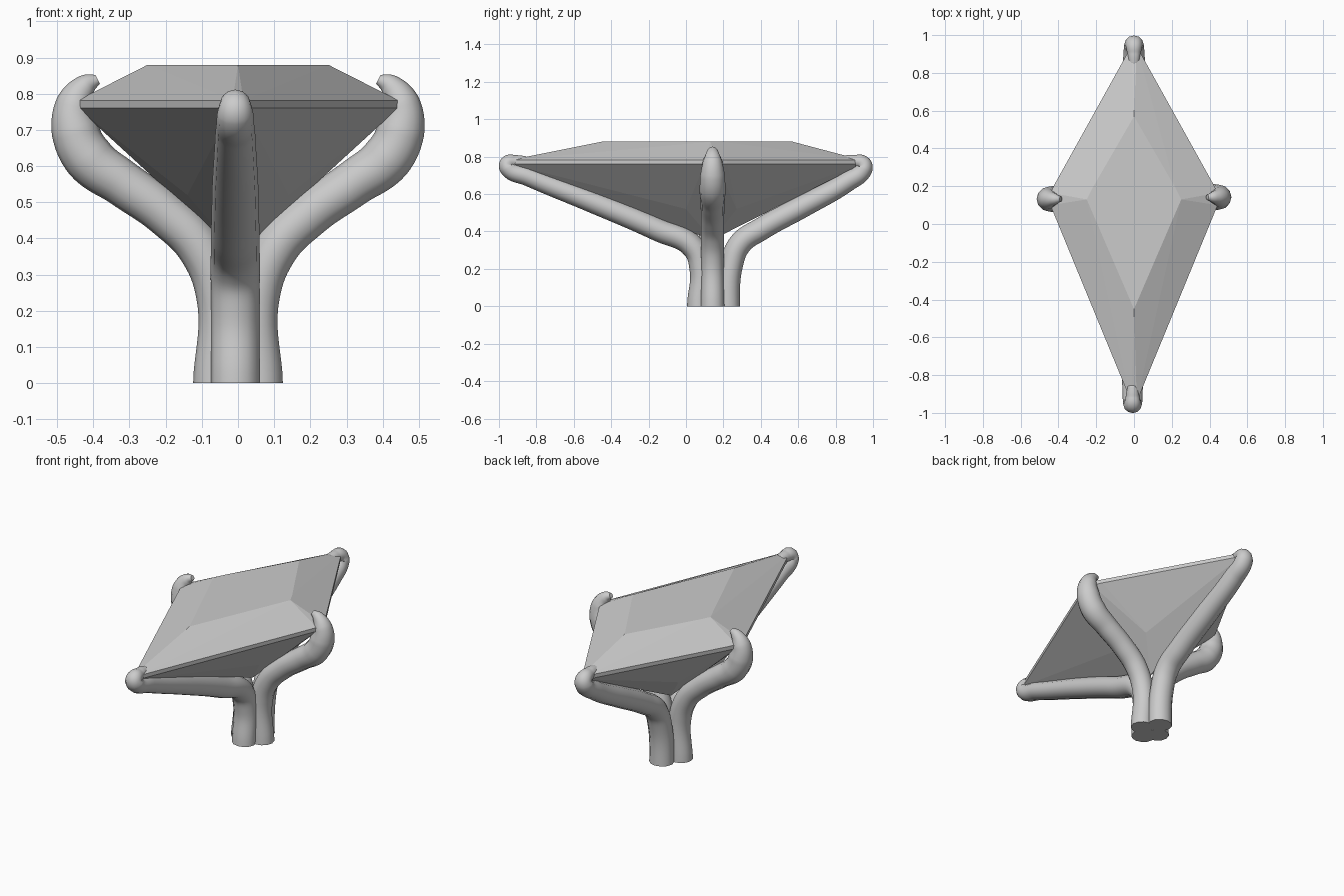
import bpy, bmesh

if "Cube" in bpy.data.objects:
    bpy.data.objects.remove(bpy.data.objects["Cube"])


def prong(name, pts, widen=1.0):
    """Tapered round claw: pts are (x, y, z, radius)."""
    cu = bpy.data.curves.new(name, 'CURVE')
    cu.dimensions = '3D'
    cu.bevel_depth = 1.0
    cu.bevel_resolution = 4
    cu.resolution_u = 8
    cu.use_fill_caps = True
    sp = cu.splines.new('BEZIER')
    sp.bezier_points.add(len(pts) - 1)
    for bp, (x, y, z, r) in zip(sp.bezier_points, pts):
        bp.co = (x, y, z)
        bp.radius = r
        bp.handle_left_type = bp.handle_right_type = 'AUTO'
    # upright first handles keep the foot flat on the ground
    foot = sp.bezier_points[0]
    foot.handle_left_type = foot.handle_right_type = 'FREE'
    x, y, z = foot.co
    foot.handle_left, foot.handle_right = (x, y, -.07), (x, y, .07)
    ob = bpy.data.objects.new(name, cu)
    bpy.context.collection.objects.link(ob)
    bpy.ops.object.select_all(action='DESELECT')
    ob.select_set(True)
    bpy.context.view_layer.objects.active = ob
    bpy.ops.object.convert(target='MESH')
    for v in bpy.context.object.data.vertices:
        v.co.x *= widen
        v.co.z = max(v.co.z, 0)
    bpy.ops.object.shade_smooth_by_angle(angle=0.7)


# side claws
side = [(.061, 0, .063), (.052, .22, .060), (.100, .365, .062), (.200, .468, .062),
        (.320, .553, .064), (.412, .622, .070), (.450, .70, .066),
        (.450, .775, .052), (.420, .823, .032), (.388, .840, .014)]
for label, s in (("right", 1), ("left", -1)):
    prong(label + "_claw", [(s * x, .137 + s * .005, z, r) for x, z, r in side])

# front and back claws, reaching for the long corners
front = [(.068, 0, .062), (.082, .19, .062), (.040, .315, .063), (-.15, .410, .062),
         (-.47, .546, .059), (-.84, .692, .051), (-.952, .742, .047),
         (-.953, .765, .042), (-.91, .775, .033), (-.86, .776, .027), (-.84, .776, .012)]
back = [(.226, 0, .063), (.242, .22, .062), (.290, .335, .062), (.40, .412, .061),
        (.62, .532, .060), (.86, .665, .054), (.950, .737, .048),
        (.947, .763, .042), (.90, .777, .033), (.85, .780, .027), (.833, .780, .012)]
prong("front_claw", [(-.007, y, z, r) for y, z, r in front], 1.08)
prong("back_claw", [(0, y, z, r) for y, z, r in back], 1.08)

# faceted kite-shaped gem: half outlines mirrored in x, wrapped in a hull
girdle = [(.015, -.94), (.06, -.80), (.415, .05), (.443, .10), (.443, .165),
          (.415, .22), (.06, .86), (.015, .94)]
half = [(x, y, z) for z in (.76, .782) for x, y in girdle]
half += [(x, y, .88) for x, y in ((.0, -.45), (.22, .06), (.25, .13), (.22, .19), (.0, .57))]
half += [(.14, .00, .52), (.14, .27, .52), (0, .14, .355)]
bm = bmesh.new()
for x, y, z in half:
    bm.verts.new((x, y, z))
    if x:
        bm.verts.new((-x, y, z))
bmesh.ops.convex_hull(bm, input=bm.verts[:])
loose = [v for v in bm.verts if not v.link_faces]
bmesh.ops.delete(bm, geom=loose, context='VERTS')
bmesh.ops.dissolve_limit(bm, angle_limit=.02, verts=bm.verts[:], edges=bm.edges[:])
bmesh.ops.recalc_face_normals(bm, faces=bm.faces[:])
me = bpy.data.meshes.new("gem")
bm.to_mesh(me)
bm.free()
bpy.context.collection.objects.link(bpy.data.objects.new("gem", me))
